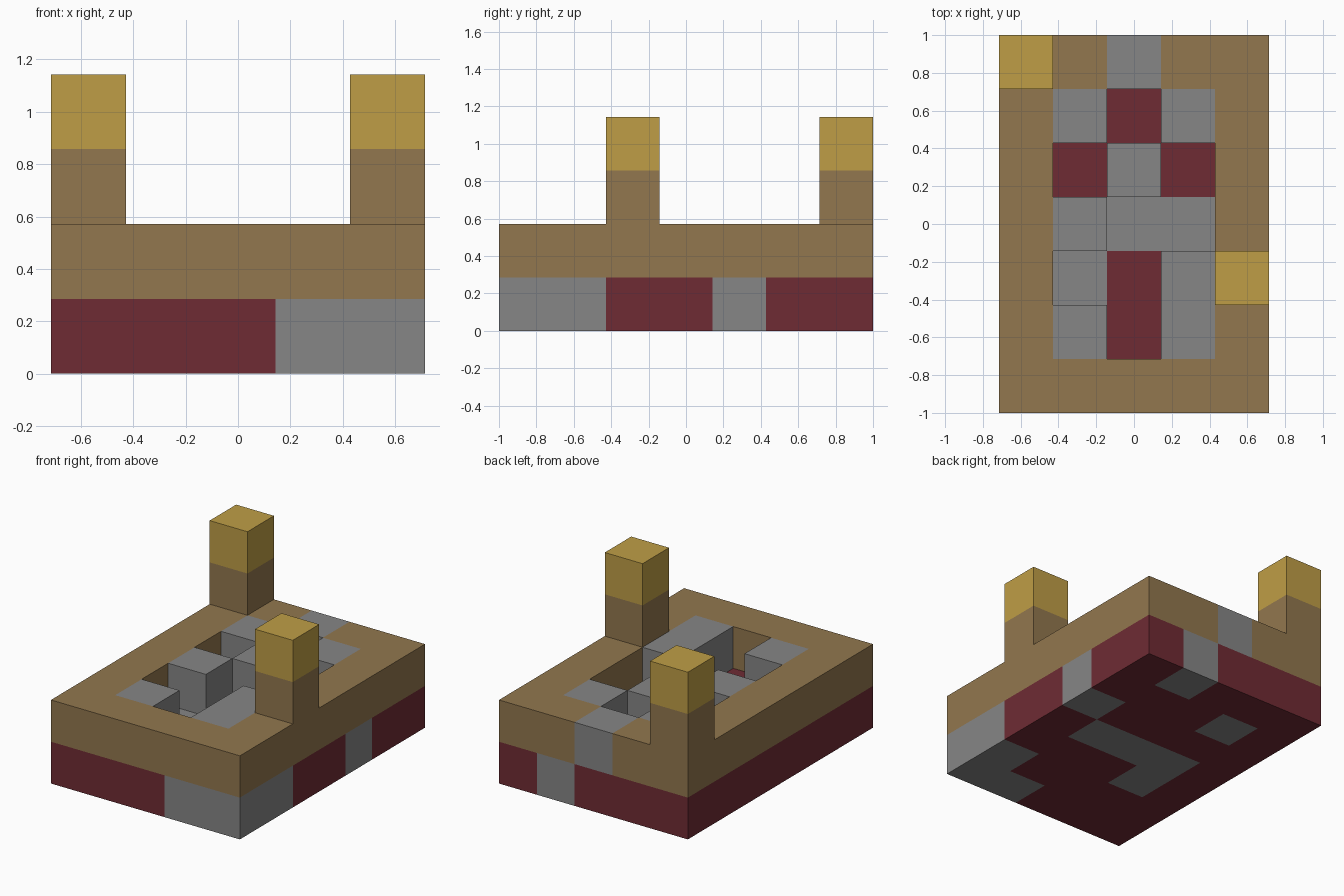
import bpy
import bmesh
from mathutils import Vector

if "Cube" in bpy.data.objects:
    bpy.data.objects.remove(bpy.data.objects["Cube"], do_unlink=True)

CELL = 2 / 7  # edge of one building block


def linear(c):
    c /= 255
    return c / 12.92 if c <= 0.04045 else ((c + 0.055) / 1.055) ** 2.4


def material(name, *rgb):
    mat = bpy.data.materials.new(name)
    mat.use_nodes = True
    color = (*[linear(c) for c in rgb], 1)
    mat.diffuse_color = color
    mat.node_tree.nodes["Principled BSDF"].inputs["Base Color"].default_value = color
    return mat


MATERIALS = {
    "R": material("dark_red", 111, 43, 52),
    "G": material("stone_gray", 134, 134, 134),
    "B": material("wood_brown", 146, 119, 78),
    "Y": material("lamp_yellow", 191, 158, 70),
}

# Block plans seen from above, back row first; a dot is empty
FLOOR = ["RRRGR", "RGRRR", "RRRRG", "RGGGR", "RGRRR", "RRRRG", "RRRGG"]
WALLS = ["BB.BB", "B...B", "B...B", "B...B", "B...B", "B...B", "BBBBB"]
STONES = ["..G..", ".G.G.", "..G..", ".G...", "...G.", ".G.G.", "....."]
POSTS = ["B....", ".....", ".....", ".....", "....B", ".....", "....."]
CAPS = [row.replace("B", "Y") for row in POSTS]

PARTS = [
    ("floor", FLOOR, 0),
    ("outer_wall", WALLS, 1),
    ("stone_blocks", STONES, 1),
    ("corner_and_side_posts", POSTS, 2),
    ("post_caps", CAPS, 3),
]


def blocks(plan, level):
    return {(x, 6 - row, level): key
            for row, line in enumerate(plan)
            for x, key in enumerate(line) if key != "."}


solid = set()
for _, plan, level in PARTS:
    solid.update(blocks(plan, level))


def build_part(name, plan, level):
    """Make one part from its plan, keeping only the exposed block faces."""
    cells = blocks(plan, level)
    keys = sorted(set(cells.values()))
    bm = bmesh.new()
    for cell, key in cells.items():
        center = Vector(cell) + Vector((-2, -3, 0.5))
        for axis in range(3):
            for sign in (-1, 1):
                normal = Vector((0, 0, 0))
                normal[axis] = sign
                if tuple(int(c + n) for c, n in zip(cell, normal)) in solid:
                    continue
                u = Vector((0, 0, 0))
                u[(axis + 1) % 3] = 0.5
                v = normal.cross(u)
                mid = center + normal / 2
                corners = (mid - u - v, mid + u - v, mid + u + v, mid - u + v)
                face = bm.faces.new([bm.verts.new(p * CELL) for p in corners])
                face.material_index = keys.index(key)
    bmesh.ops.remove_doubles(bm, verts=bm.verts, dist=CELL / 100)
    mesh = bpy.data.meshes.new(name)
    bm.to_mesh(mesh)
    bm.free()
    for key in keys:
        mesh.materials.append(MATERIALS[key])
    obj = bpy.data.objects.new(name, mesh)
    bpy.context.scene.collection.objects.link(obj)


for part in PARTS:
    build_part(*part)
